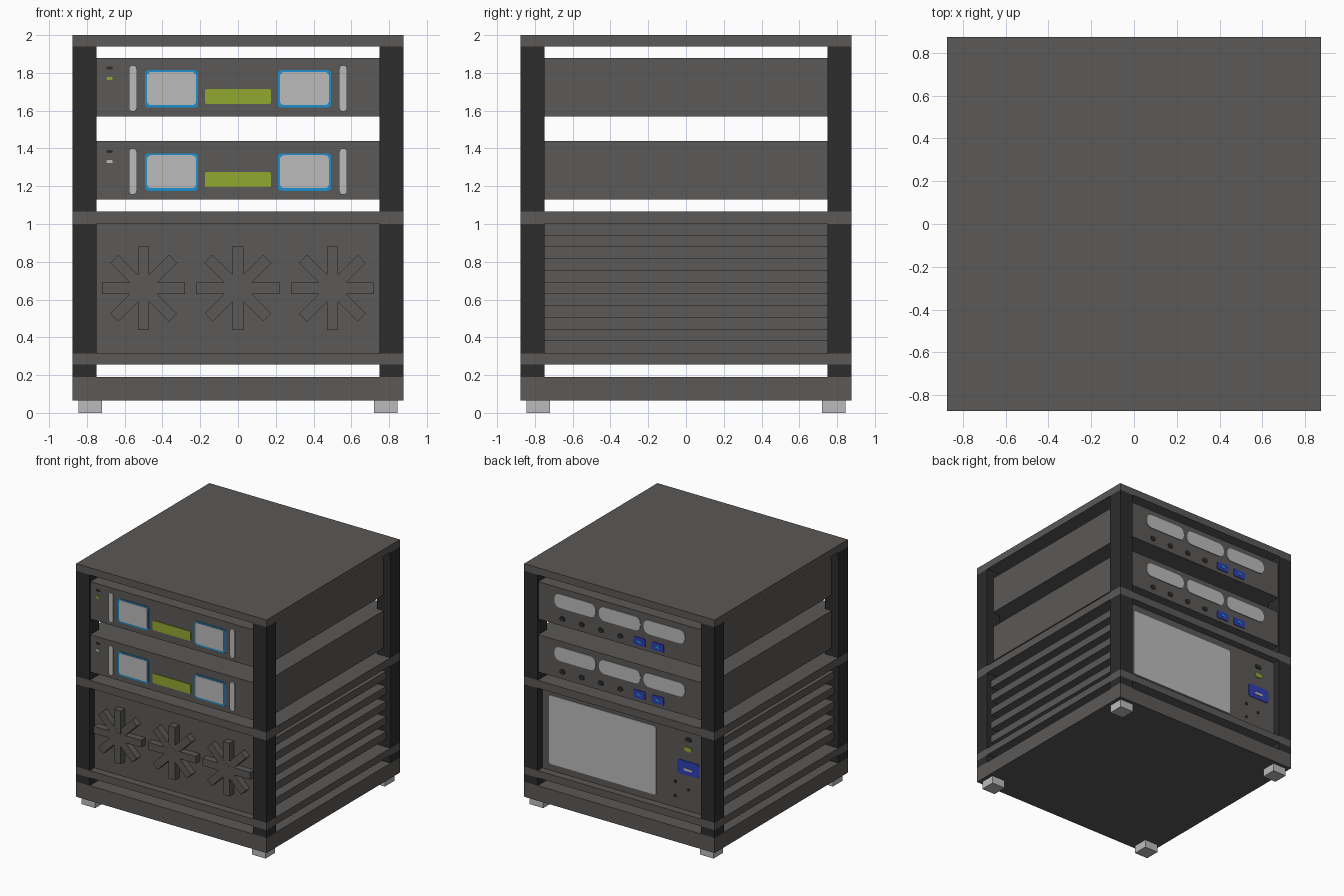
import bpy, bmesh, math
from mathutils import Matrix, Vector

old = bpy.data.objects.get("Cube")
if old:
    bpy.data.objects.remove(old, do_unlink=True)


def material(name, r, g, b):
    m = bpy.data.materials.new(name)
    m.use_nodes = True
    m.diffuse_color = (r, g, b, 1)
    m.node_tree.nodes["Principled BSDF"].inputs["Base Color"].default_value = (r, g, b, 1)
    return m


GREY = material("warm_grey", 0.105, 0.1, 0.095)
BLACK = material("post_black", 0.025, 0.025, 0.025)
LIGHT = material("light_grey", 0.5, 0.5, 0.5)
RIM = material("bright_blue", 0.012, 0.28, 0.63)
GREEN = material("olive_green", 0.29, 0.39, 0.03)
ROYAL = material("royal_blue", 0.03, 0.05, 0.45)


def finish(name, bm, mat):
    bmesh.ops.recalc_face_normals(bm, faces=bm.faces)
    mesh = bpy.data.meshes.new(name)
    bm.to_mesh(mesh)
    bm.free()
    mesh.materials.append(mat)
    ob = bpy.data.objects.new(name, mesh)
    bpy.context.collection.objects.link(ob)
    return ob


def add_box(bm, x, y, z, turn=0.0):
    """Box from (min, max) pairs, turned about its own y axis."""
    size = Vector((x[1] - x[0], y[1] - y[0], z[1] - z[0]))
    mid = Vector((sum(x), sum(y), sum(z))) / 2
    mat = Matrix.Translation(mid) @ Matrix.Rotation(turn, 4, 'Y') @ Matrix.Diagonal(size).to_4x4()
    bmesh.ops.create_cube(bm, size=1, matrix=mat)


def box(name, x, y, z, mat):
    bm = bmesh.new()
    add_box(bm, x, y, z)
    return finish(name, bm, mat)


def plate(name, x, z, w, h, y, side, mat, radius=0.02, thick=0.006):
    """Thin rounded rectangle on a wall; side is -1 for front, 1 for back."""
    bm = bmesh.new()
    radius = min(radius, w * 0.499, h * 0.499)
    ring = []
    for i, (sx, sz) in enumerate(((1, 1), (-1, 1), (-1, -1), (1, -1))):
        for k in range(6):
            a = math.pi / 2 * (i + k / 5)
            px = x + sx * (w / 2 - radius) + radius * math.cos(a)
            pz = z + sz * (h / 2 - radius) + radius * math.sin(a)
            ring.append(bm.verts.new((px, y - side * 0.002, pz)))
    face = bm.faces.new(ring)
    grown = bmesh.ops.extrude_face_region(bm, geom=[face])
    verts = [v for v in grown["geom"] if isinstance(v, bmesh.types.BMVert)]
    bmesh.ops.translate(bm, verts=verts, vec=(0, side * (thick + 0.002), 0))
    return finish(name, bm, mat)


# Cabinet frame: full-width slabs, corner posts and feet
HALF = 0.875
FULL = (-HALF, HALF)
for name, z in (("base", (0.065, 0.19)), ("lower_shelf", (0.255, 0.315)),
                ("middle_shelf", (1.0, 1.065)), ("top_panel", (1.94, 2.0))):
    box(name, FULL, FULL, z, GREY)


def span(sign, a, b):
    return tuple(sorted((sign * a, sign * b)))


for sx in (-1, 1):
    for sy in (-1, 1):
        tag = ("left" if sx > 0 else "right") + ("_back" if sy > 0 else "_front")
        for part, z in enumerate(((0.19, 0.255), (0.315, 1.0), (1.065, 1.94))):
            box(f"post_{tag}_{part + 1}", span(sx, 0.75, HALF), span(sy, 0.75, HALF), z, BLACK)
        box("foot_" + tag, span(sx, 0.72, 0.845), span(sy, 0.72, 0.845), (0, 0.065), LIGHT)

# Two rack units with front meters and rear connectors
FACE = 0.865
for n, base in enumerate((1.13, 1.57)):
    unit = f"unit_{n + 1}_"
    box(unit + "body", (-0.8125, 0.8125), (-FACE, FACE), (base, base + 0.31), GREY)

    def front(name, x, z, w, h, mat, **kw):
        plate(unit + name, x, base + z, w, h, -FACE, -1, mat, **kw)

    def back(name, x, z, w, h, mat, **kw):
        plate(unit + name, x, base + z, w, h, FACE, 1, mat, **kw)

    for s, tag in ((-1, "right"), (1, "left")):
        front("handle_" + tag, s * 0.557, 0.148, 0.042, 0.245, LIGHT, thick=0.009)
        front("meter_rim_" + tag, s * 0.352, 0.145, 0.282, 0.198, RIM, thick=0.005)
        front("meter_glass_" + tag, s * 0.352, 0.147, 0.258, 0.174, LIGHT, thick=0.009)
    front("display", 0, 0.105, 0.35, 0.08, GREEN, radius=0.01)
    front("upper_lamp", -0.68, 0.255, 0.034, 0.016, BLACK)
    front("lower_lamp", -0.68, 0.2, 0.034, 0.016, GREEN if n else LIGHT)

    for i in (-1, 0, 1):
        back(f"vent_{i + 2}", i * 0.41, 0.205, 0.38, 0.115, LIGHT, radius=0.05)
    for i in range(4):
        back(f"socket_{i + 1}", 0.53 - i * 0.177, 0.06, 0.05, 0.04, BLACK)
    for i in range(2):
        x = -0.18 - i * 0.17
        back(f"port_{i + 1}", x, 0.062, 0.11, 0.066, ROYAL, radius=0.01)
        back(f"port_contact_{i + 1}", x, 0.062, 0.035, 0.02, RIM, thick=0.009)

# Lower cabinet with side slats
WALL = 0.8125
box("lower_core", (-0.73, 0.73), (-WALL + 0.03, WALL - 0.03), (0.315, 1.0), GREY)
for sy, tag in ((-1, "front"), (1, "back")):
    box("lower_panel_" + tag, (-0.76, 0.76), span(sy, 0.76, WALL), (0.315, 1.0), GREY)
for sx, tag in ((-1, "right"), (1, "left")):
    bm = bmesh.new()
    for i in range(5):
        z = 0.38 + i * 0.125
        add_box(bm, span(sx, 0.72, 0.835), (-0.76, 0.76), (z, z + 0.0625))
    finish("side_slats_" + tag, bm, GREY)

# Star-shaped fan guards on the front
for n in (-1, 0, 1):
    bm = bmesh.new()
    for k in range(4):
        y = -0.868 + (k % 2) * 0.0005 + (k // 2) * 0.001
        add_box(bm, (n * 0.5 - 0.22, n * 0.5 + 0.22), (y, -WALL + 0.01), (0.63, 0.69), k * math.pi / 4)
    finish(f"fan_star_{n + 2}", bm, GREY)

# Rear of the lower cabinet
for name, x, z, w, h, mat, thick in (
        ("rear_cover", 0.195, 0.655, 0.985, 0.57, LIGHT, 0.006),
        ("rear_switch", -0.59, 0.905, 0.06, 0.035, BLACK, 0.006),
        ("rear_lamp", -0.59, 0.825, 0.07, 0.035, GREEN, 0.006),
        ("power_inlet", -0.59, 0.667, 0.2, 0.115, ROYAL, 0.005),
        ("power_contact", -0.59, 0.655, 0.08, 0.02, LIGHT, 0.009),
        ("rear_screw_1", -0.47, 0.53, 0.025, 0.025, BLACK, 0.006),
        ("rear_screw_2", -0.59, 0.49, 0.025, 0.025, BLACK, 0.006),
        ("rear_screw_3", -0.47, 0.41, 0.025, 0.025, BLACK, 0.006)):
    plate(name, x, z, w, h, WALL, 1, mat, thick=thick)
